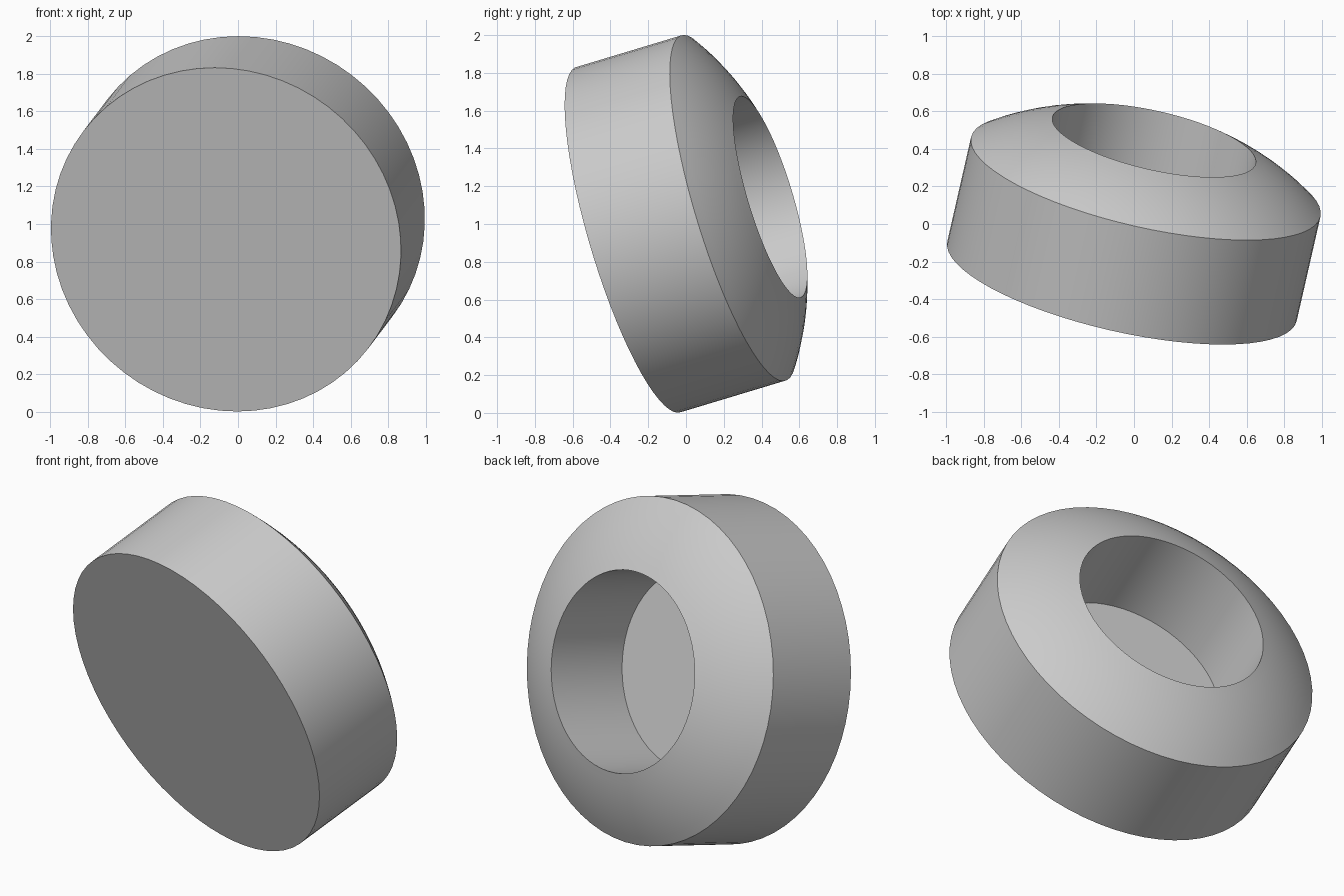
import bpy
import bmesh
import math
from mathutils import Matrix, Vector

cube = bpy.data.objects.get("Cube")
if cube:
    bpy.data.objects.remove(cube, do_unlink=True)

SEGMENTS = 64
RADIUS, HOLE_RADIUS = 0.955, 0.556
SIDE_HEIGHT, RIM_HEIGHT, FLOOR_HEIGHT = 0.595, 0.803, 0.26
DOME_BULGE, DOME_STEPS = 0.017, 8
AXIS = Vector((0.213, 0.935, 0.282)).normalized()
BASE_CENTRE = Vector((-0.064, -0.305, 0.917))


def dome_points():
    """Shallow convex curve from the outer edge to the hole rim."""
    start = Vector((RADIUS, 0, SIDE_HEIGHT))
    end = Vector((HOLE_RADIUS, 0, RIM_HEIGHT))
    chord = end - start
    outward = Vector((chord.z, 0, -chord.x)).normalized()
    for i in range(DOME_STEPS + 1):
        t = i / DOME_STEPS
        yield start + chord * t + outward * DOME_BULGE * 4 * t * (1 - t)


# Grey material
grey = bpy.data.materials.new("plain grey")
grey.use_nodes = True
grey.diffuse_color = (0.6, 0.6, 0.6, 1)
grey.node_tree.nodes["Principled BSDF"].inputs["Base Color"].default_value = (0.6, 0.6, 0.6, 1)

# Half section: flat base, straight side, domed shoulder, blind round hole
profile = [Vector((0, 0, 0)), Vector((RADIUS, 0, 0)), *dome_points(),
           Vector((HOLE_RADIUS, 0, FLOOR_HEIGHT)), Vector((0, 0, FLOOR_HEIGHT))]

bm = bmesh.new()
verts = [bm.verts.new(p) for p in profile]
edges = [bm.edges.new(pair) for pair in zip(verts, verts[1:])]
bmesh.ops.spin(bm, geom=verts + edges, cent=(0, 0, 0), axis=(0, 0, 1),
               angle=math.tau, steps=SEGMENTS)
bmesh.ops.remove_doubles(bm, verts=bm.verts, dist=0.0005)
bmesh.ops.recalc_face_normals(bm, faces=bm.faces)

# Tilt the ring so the hole faces up and back
tilt = AXIS.to_track_quat('Z', 'Y').to_matrix().to_4x4()
bm.transform(Matrix.Translation(BASE_CENTRE) @ tilt)

mesh = bpy.data.meshes.new("domed_ring")
bm.to_mesh(mesh)
bm.free()
mesh.materials.append(grey)
ring = bpy.data.objects.new("domed_ring", mesh)
bpy.context.collection.objects.link(ring)

bpy.ops.object.select_all(action='DESELECT')
ring.select_set(True)
bpy.context.view_layer.objects.active = ring
bpy.ops.object.shade_smooth_by_angle(angle=math.radians(30))
